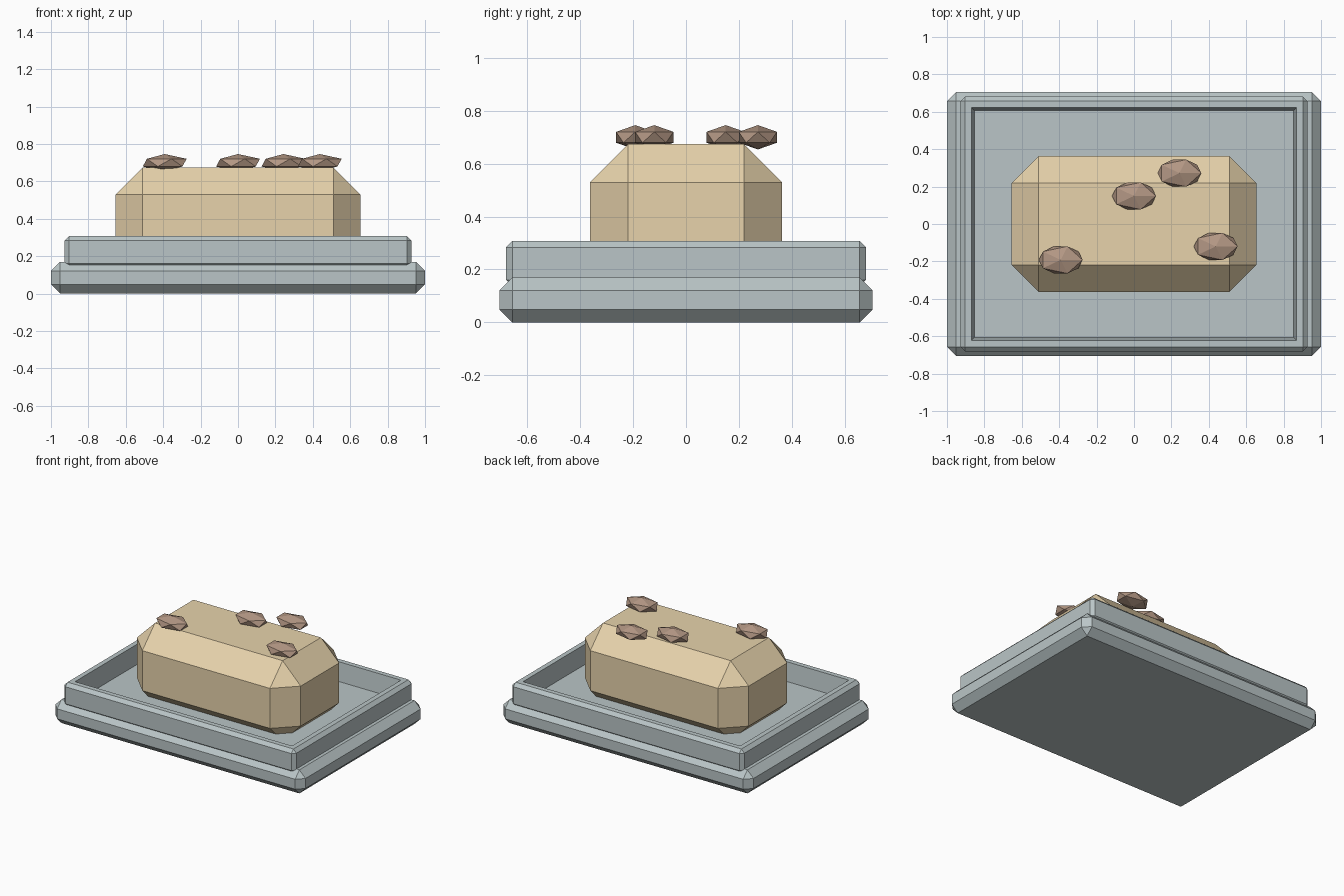
import bpy, bmesh
from mathutils import Vector

if "Cube" in bpy.data.objects:
    bpy.data.objects.remove(bpy.data.objects["Cube"])


def material(name, rgb):
    m = bpy.data.materials.new(name)
    m.diffuse_color = (*rgb, 1)
    m.use_nodes = True
    m.node_tree.nodes["Principled BSDF"].inputs["Base Color"].default_value = m.diffuse_color
    return m


def finish(bm, name, mat):
    bmesh.ops.recalc_face_normals(bm, faces=bm.faces)
    me = bpy.data.meshes.new(name)
    bm.to_mesh(me)
    bm.free()
    me.materials.append(mat)
    ob = bpy.data.objects.new(name, me)
    bpy.context.collection.objects.link(ob)
    return ob


def chamfered_box(hx, hy, z0, z1, c):
    bm = bmesh.new()
    bmesh.ops.create_cube(bm, size=2)
    for v in bm.verts:
        v.co = Vector((v.co.x * hx, v.co.y * hy, z1 if v.co.z > 0 else z0))
    bmesh.ops.bevel(bm, geom=bm.edges[:], offset=c, offset_type='OFFSET',
                    segments=1, profile=0.5, affect='EDGES')
    return bm


slate = material("slate", (0.49, 0.56, 0.57))
crust = material("crust", (0.80, 0.65, 0.41))
nut = material("nut", (0.45, 0.31, 0.23))

# Lower slab of the tray
finish(chamfered_box(1.0, 0.706, 0, 0.17, 0.049), "tray_base", slate)

# Upper rim with a tapered recess
bm = chamfered_box(0.927, 0.681, 0.137, 0.308, 0.024)
bm.normal_update()
top = max(bm.faces, key=lambda f: f.calc_center_median().z + f.calc_area())
bmesh.ops.inset_region(bm, faces=[top], thickness=0.05)
bmesh.ops.inset_region(bm, faces=[top], thickness=0.022)
for v in top.verts:
    v.co.z = 0.174
# keep the top face of the recess as its floor
finish(bm, "tray_rim", slate)

# Loaf sunk into the tray
finish(chamfered_box(0.655, 0.364, 0.095, 0.674, 0.145), "loaf", crust)

# Nuts scattered on top
for i, (x, y) in enumerate([(-0.392, -0.192), (0, 0.15), (0.243, 0.272), (0.437, -0.12)]):
    bm = bmesh.new()
    bmesh.ops.create_icosphere(bm, subdivisions=1, radius=1)
    for v in bm.verts:
        v.co = Vector((x + v.co.x * 0.131, y + v.co.y * 0.085, 0.70 + v.co.z * 0.046))
    finish(bm, f"nut_{i + 1}", nut)
